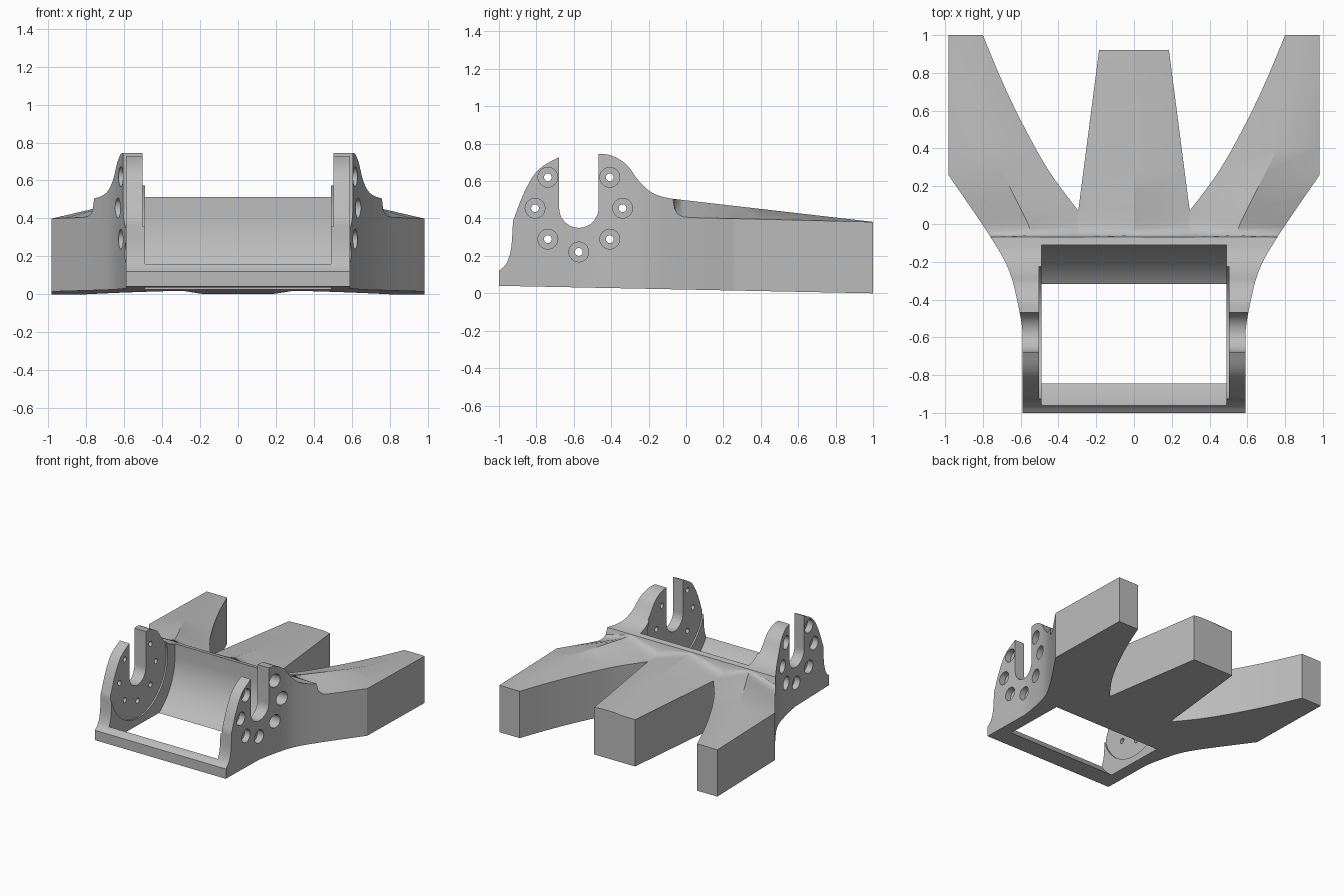
import bpy, bmesh, math
from mathutils import Vector

if "Cube" in bpy.data.objects:
    bpy.data.objects.remove(bpy.data.objects["Cube"])

grey = bpy.data.materials.new("plain grey")
grey.use_nodes = True
grey.diffuse_color = (0.5, 0.5, 0.5, 1)
grey.node_tree.nodes["Principled BSDF"].inputs["Base Color"].default_value = (0.5, 0.5, 0.5, 1)


def spline(points, steps=5):
    """Smooth curve through the points."""
    p = [Vector(q) for q in points]
    p = [p[0]] + p + [p[-1]]
    out = []
    for a, b, c, d in zip(p, p[1:], p[2:], p[3:]):
        for i in range(steps):
            t = i / steps
            out.append(0.5 * (2 * b + (c - a) * t + (2 * a - 5 * b + 4 * c - d) * t ** 2
                              + (3 * b - a - 3 * c + d) * t ** 3))
    return [tuple(v) for v in out + [p[-1]]]


def interp(table, y):
    """Straight-line lookup, clamped at both ends."""
    if y <= table[0][0]:
        return table[0][1]
    for (y0, v0), (y1, v1) in zip(table, table[1:]):
        if y <= y1:
            return v0 + (v1 - v0) * (y - y0) / (y1 - y0)
    return table[-1][1]


def finish(name, bm):
    bmesh.ops.recalc_face_normals(bm, faces=bm.faces)
    mesh = bpy.data.meshes.new(name)
    bm.to_mesh(mesh)
    bm.free()
    mesh.materials.append(grey)
    obj = bpy.data.objects.new(name, mesh)
    bpy.context.collection.objects.link(obj)
    return obj


def prism(bm, outline, axis, lo, hi):
    """Extrude an outline along x (outline in y, z) or z (outline in x, y)."""
    place = (lambda p, h: (h, *p)) if axis == "x" else (lambda p, h: (*p, h))
    a, b = ([bm.verts.new(place(p, h)) for p in outline] for h in (lo, hi))
    bm.faces.new(a)
    bm.faces.new(b)
    for i in range(len(a)):
        j = (i + 1) % len(a)
        bm.faces.new((a[i], a[j], b[j], b[i]))


def arc(cy, cz, r, start, end, n):
    angles = [math.radians(start + (end - start) * i / n) for i in range(n + 1)]
    return [(cy + r * math.cos(a), cz + r * math.sin(a)) for a in angles]


def circle(cy, cz, r, n):
    return arc(cy, cz, r, 0, 360, n)[:-1]


def carve(target, name, solids, operation="DIFFERENCE"):
    """Apply one boolean with a cutter made of (outline, axis, lo, hi) solids."""
    bm = bmesh.new()
    for s in solids:
        prism(bm, *s)
    cutter = finish(name, bm)
    cutter.hide_render = True
    mod = target.modifiers.new(name, "BOOLEAN")
    mod.operation, mod.solver, mod.object = operation, "EXACT", cutter
    bpy.ops.object.select_all(action="DESELECT")
    bpy.context.view_layer.objects.active = target
    target.select_set(True)
    bpy.ops.object.modifier_apply(modifier=name)
    bpy.data.objects.remove(cutter)


# Side silhouette of the cheeks, and the ridges and valleys of the fingers
front = spline([(-1, .12), (-.96, .16), (-.935, .24), (-.925, .385)])
nose = spline([(-.925, .385), (-.865, .54), (-.79, .66), (-.675, .73)])
back = spline([(-.47, .745), (-.4, .737), (-.32, .69), (-.26, .61),
               (-.2, .55), (-.14, .52), (-.07, .505)])
cheek = front + nose[1:] + back
ridge = [(-.07, .505), (1, .382), (1.1, .38)]
valley = [(-.07, .505), (-.06, .45), (-.045, .425), (-.02, .41), (.02, .405), (1.1, .379)]
inner = spline([(.07, .295), (.28, .45), (.53, .59), (.76, .70), (1, .80)])
outer = spline([(-.57, .59), (-.46, .607), (-.25, .66), (-.06, .765), (.26, .983)])
middle_edge = [(.07, .29), (.92, .185)]
crest = [(-.07, .535), (0, .56), (.46, .79), (1, .89)]

# Body: cross-sections lofted from front to back
bm = bmesh.new()
rows = cheek + [(y, None) for y in (-.06, -.045, -.02, .02, .07, .16, .28, .4, .53, .76, 1, 1.1)]
rings = []
for y, z in rows:
    hi = interp(ridge, y) if z is None else z
    lo = interp(valley, y) if z is None else z
    half = [(interp(middle_edge, y), lo), (interp(inner, y) + .005, lo), (interp(crest, y), hi),
            (max(interp(outer, y), .7), lo), (1.1, lo)]
    top = [(-x, h) for x, h in reversed(half)] + [(0, hi)] + half
    floor = .02 - .02 * y
    section = top + [(1.1, floor), (-1.1, floor)]
    rings.append([bm.verts.new((x, y, h)) for x, h in section])
for a, b in zip(rings, rings[1:]):
    for i in range(len(a)):
        j = (i + 1) % len(a)
        bm.faces.new((a[i], a[j], b[j], b[i]))
bm.faces.new(rings[0])
bm.faces.new(rings[-1])
body = finish("cradle_body", bm)

# Plan outline with three fingers
right = [(.59, -1.1)] + [(x, y) for y, x in outer] + [(.983, 1)]
right += [(x, y) for y, x in reversed(inner)] + [(.185, .92)]
plan = right + [(-x, y) for x, y in reversed(right)]
carve(body, "plan_outline", [(plan, "z", -.2, 1)], "INTERSECT")

# Round-bottomed opening between the cheeks
HY, HZ = -.573, .455
cavity = arc(HY, .41, .461, 180, 360, 48) + [(HY + .461, 1), (HY - .461, 1)]
carve(body, "cavity", [(cavity, "x", -.49, .49)])

# Shallow round recess on the inside of both cheeks
carve(body, "recess", [(circle(HY, HZ, .367, 64), "x", -.503, .503)])

# Open shaft slot
slot = arc(HY, HZ, .105, 180, 360, 24) + [(HY + .105, 1), (HY - .105, 1)]
carve(body, "shaft_slot", [(slot, "x", -1.2, 1.2)])

# Ring of seven counterbored bolt holes in each cheek
spots = [(HY + .234 * math.cos(a), HZ + .234 * math.sin(a))
         for a in (math.radians(135 + 45 * k) for k in range(7))]
carve(body, "counterbores", [(circle(y, z, .053, 24), "x", s * .54, s * 1.2)
                             for y, z in spots for s in (-1, 1)])
carve(body, "bolt_holes", [(circle(y, z, .021, 16), "x", -1.2, 1.2) for y, z in spots])

bpy.ops.object.shade_smooth_by_angle(angle=math.radians(28))
